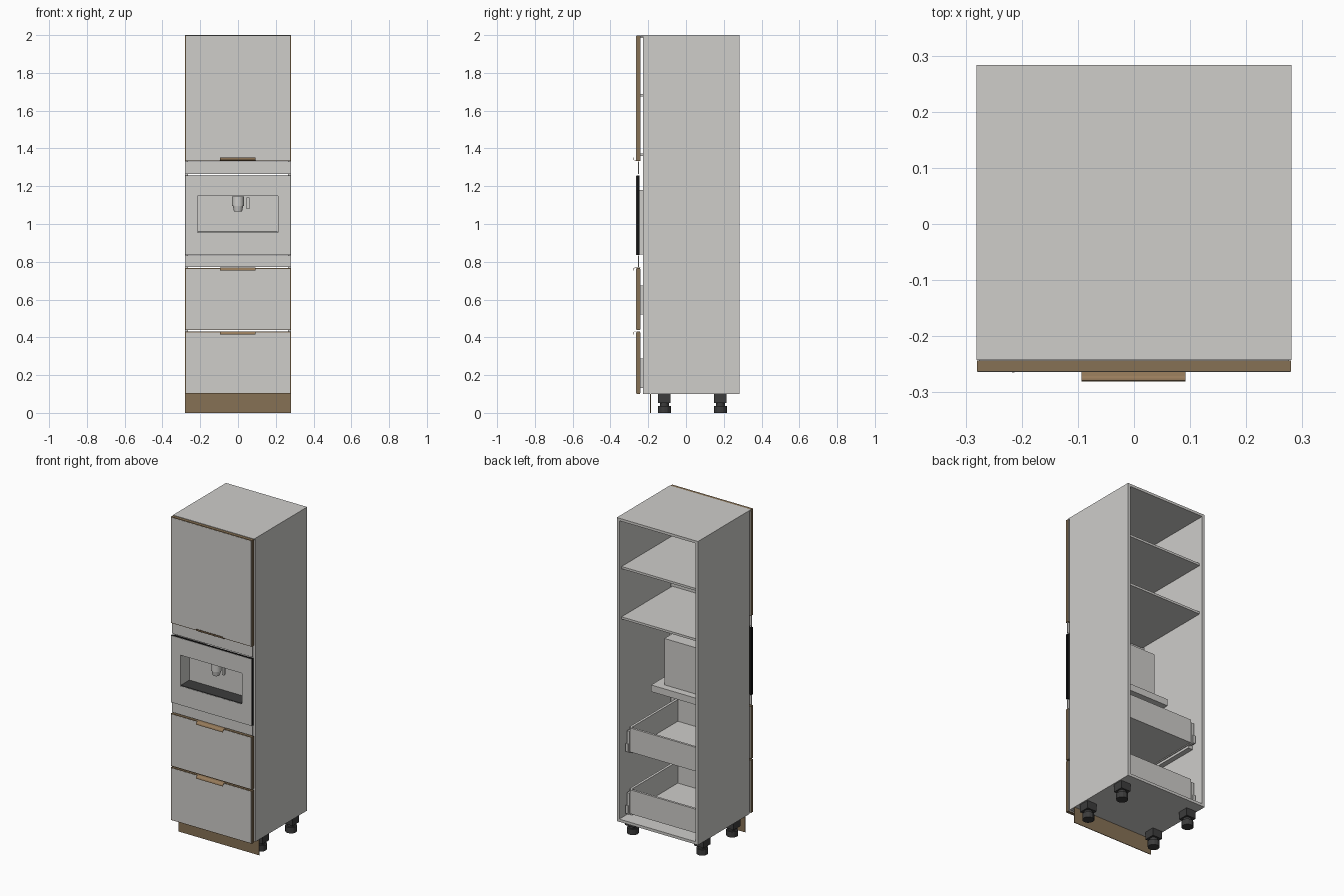
import bpy, bmesh
from mathutils import Matrix, Vector

if "Cube" in bpy.data.objects:
    bpy.data.objects.remove(bpy.data.objects["Cube"])


def material(name, r, g, b):
    m = bpy.data.materials.new(name)
    m.diffuse_color = (r, g, b, 1)
    m.use_nodes = True
    m.node_tree.nodes["Principled BSDF"].inputs["Base Color"].default_value = m.diffuse_color
    return m


LIGHT = material("light_grey_board", 0.62, 0.61, 0.59)
WOOD = material("brown_edge", 0.24, 0.165, 0.09)
BRASS = material("bronze_handle", 0.31, 0.20, 0.105)
BLACK = material("black_glass_edge", 0.006, 0.006, 0.006)
DARK = material("dark_plastic", 0.045, 0.045, 0.045)


def finish(name, bm, mat):
    bmesh.ops.recalc_face_normals(bm, faces=bm.faces)
    me = bpy.data.meshes.new(name)
    bm.to_mesh(me)
    bm.free()
    me.materials.append(mat)
    ob = bpy.data.objects.new(name, me)
    bpy.context.collection.objects.link(ob)
    return ob


def boxes(name, mat, *ranges):
    """One object from boxes given as (x0, x1, y0, y1, z0, z1)."""
    bm = bmesh.new()
    for x0, x1, y0, y1, z0, z1 in ranges:
        mid = Vector((x0 + x1, y0 + y1, z0 + z1)) / 2
        size = Matrix.Diagonal((x1 - x0, y1 - y0, z1 - z0, 1))
        bmesh.ops.create_cube(bm, size=1, matrix=Matrix.Translation(mid) @ size)
    return finish(name, bm, mat)


def frame(name, mat, outer, inner, y0, y1):
    """Rectangular ring in the xz plane; outer and inner are (x0, x1, z0, z1)."""
    a, b, c, d = outer
    e, f, g, h = inner
    return boxes(name, mat, (a, e, y0, y1, c, d), (f, b, y0, y1, c, d),
                 (e, f, y0, y1, c, g), (e, f, y0, y1, h, d))


def cylinder(bm, x, y, z0, z1, r0, r1, sides):
    bmesh.ops.create_cone(bm, cap_ends=True, segments=sides, radius1=r0, radius2=r1,
                          depth=z1 - z0, matrix=Matrix.Translation((x, y, (z0 + z1) / 2)))


# Carcass, open at the back
W, BACK = 0.281, 0.283
for side, s in (("left", -1), ("right", 1)):
    xs = sorted((s * W, s * (W - 0.017)))
    boxes(side + "_side_panel", LIGHT, (*xs, -0.228, BACK, 0.1, 2.0))
IN = W - 0.017
boxes("top_panel", LIGHT, (-IN, IN, -0.242, BACK, 1.984, 2.0),
      (-W, W, -0.242, -0.228, 1.992, 2.0))
boxes("bottom_panel", LIGHT, (-IN, IN, -0.228, BACK, 0.1, 0.117))
for i, z in enumerate((1.36, 1.675)):
    boxes(f"shelf_{i + 1}", LIGHT, (-IN, IN, -0.242, 0.26, z, z + 0.014))


# Bent handle strip, hooking up or down
def handle(name, z, flip):
    profile = [(-0.242, 0), (-0.264, 0), (-0.271, -0.001), (-0.276, -0.004),
               (-0.279, -0.009), (-0.28, -0.016)]
    bm = bmesh.new()
    rows = [[bm.verts.new((x, y, z + flip * dz)) for y, dz in profile]
            for x in (-0.094, 0.092)]
    for i in range(len(profile) - 1):
        bm.faces.new((rows[0][i], rows[0][i + 1], rows[1][i + 1], rows[1][i]))
    ob = finish(name, bm, BRASS)
    mod = ob.modifiers.new("thickness", 'SOLIDIFY')
    mod.thickness = 0.002
    mod.offset = 0


# Fronts: brown-edged boards with light faces
for name, z0, z1 in (("lower_drawer", 0.1, 0.43), ("upper_drawer", 0.438, 0.767),
                     ("top_door", 1.333, 1.998)):
    boxes(name + "_front_core", WOOD, (-0.28, 0.28, -0.263, -0.243, z0, z1))
    e = 0.004
    boxes(name + "_front_face", LIGHT,
          (-0.28 + e, 0.28 - e, -0.264, -0.262, z0 + e, z1 - e),
          (-0.28 + e, 0.28 - e, -0.244, -0.242, z0 + e, z1 - e))
handle("lower_drawer_handle", 0.431, 1)
handle("upper_drawer_handle", 0.769, 1)
handle("top_door_handle", 1.335, -1)

# Filler strips above and below the appliance
boxes("lower_filler", LIGHT, (-0.28, 0.28, -0.255, -0.25, 0.772, 0.832))
boxes("upper_filler", LIGHT, (-0.28, 0.28, -0.255, -0.25, 1.264, 1.331))

# Built-in coffee appliance: front with a recess
outer, hole = (-0.28, 0.28, 0.836, 1.256), (-0.215, 0.212, 0.955, 1.15)
frame("appliance_front_edge", BLACK, outer, hole, -0.262, -0.247)
frame("appliance_front_face", LIGHT, (-0.279, 0.279, 0.837, 1.255), hole, -0.264, -0.2615)
frame("appliance_body", LIGHT, (-0.225, 0.225, 0.838, 1.18),
      (-0.214, 0.211, 0.956, 1.149), -0.2635, -0.175)
boxes("recess_back", LIGHT, (-0.225, 0.225, -0.175, -0.16, 0.838, 1.18))
boxes("drip_grille", DARK, (-0.213, 0.21, -0.262, -0.176, 0.956, 0.96))
boxes("appliance_rear_tower", LIGHT, (-0.15, 0.15, -0.16, 0.0, 0.88, 1.17))
boxes("appliance_rear_base", LIGHT, (-0.21, 0.21, -0.16, 0.045, 0.838, 0.88))
bm = bmesh.new()
cylinder(bm, 0, -0.215, 1.095, 1.145, 0.031, 0.031, 24)
cylinder(bm, 0, -0.215, 1.065, 1.095, 0.021, 0.027, 24)
spout = finish("coffee_spout", bm, LIGHT)
boxes("steam_wand", LIGHT, (0.046, 0.06, -0.225, -0.211, 1.08, 1.14))
boxes("recess_side_trim", LIGHT, (-0.217, -0.213, -0.265, -0.263, 0.915, 0.955))

# Drawer boxes with rails and rear brackets
for name, z in (("lower", 0.118), ("upper", 0.505)):
    top = z + 0.17
    boxes(name + "_drawer_floor", LIGHT, (-0.23, 0.23, -0.242, 0.225, z + 0.02, z + 0.034))
    boxes(name + "_drawer_back", LIGHT, (-0.23, 0.23, 0.212, 0.226, z + 0.02, top))
    sides, rails, brackets = [], [], []
    for s in (-1, 1):
        def span(a, b):
            return sorted((s * a, s * b))
        sides.append((*span(0.226, 0.242), -0.242, 0.212, z + 0.015, top))
        rails.append((*span(0.232, IN), -0.225, 0.2, z, z + 0.03))
        brackets.append((*span(0.23, 0.247), 0.205, 0.23, z + 0.015, top - 0.02))
        brackets.append((*span(0.238, 0.254), 0.21, 0.235, z + 0.02, z + 0.07))
    boxes(name + "_drawer_sides", LIGHT, *sides)
    boxes(name + "_drawer_rails", LIGHT, *rails)
    boxes(name + "_drawer_brackets", LIGHT, *brackets)

# Plinth board
boxes("plinth", WOOD, (-0.28, 0.28, -0.19, -0.186, 0, 0.1))

# Adjustable feet
for i, (x, y) in enumerate([(x, y) for x in (-0.24, 0.24) for y in (-0.114, 0.182)]):
    h = 0.033
    boxes(f"foot_block_{i + 1}", DARK, (x - h, x + h, y - h, y + h, 0.052, 0.1))
    bm = bmesh.new()
    cylinder(bm, x, y, 0.034, 0.054, 0.024, 0.024, 12)
    cylinder(bm, x, y, 0.0, 0.036, 0.034, 0.034, 12)
    finish(f"foot_base_{i + 1}", bm, DARK)

# Smooth the round spout only
bpy.context.view_layer.objects.active = spout
spout.select_set(True)
bpy.ops.object.shade_smooth_by_angle()
